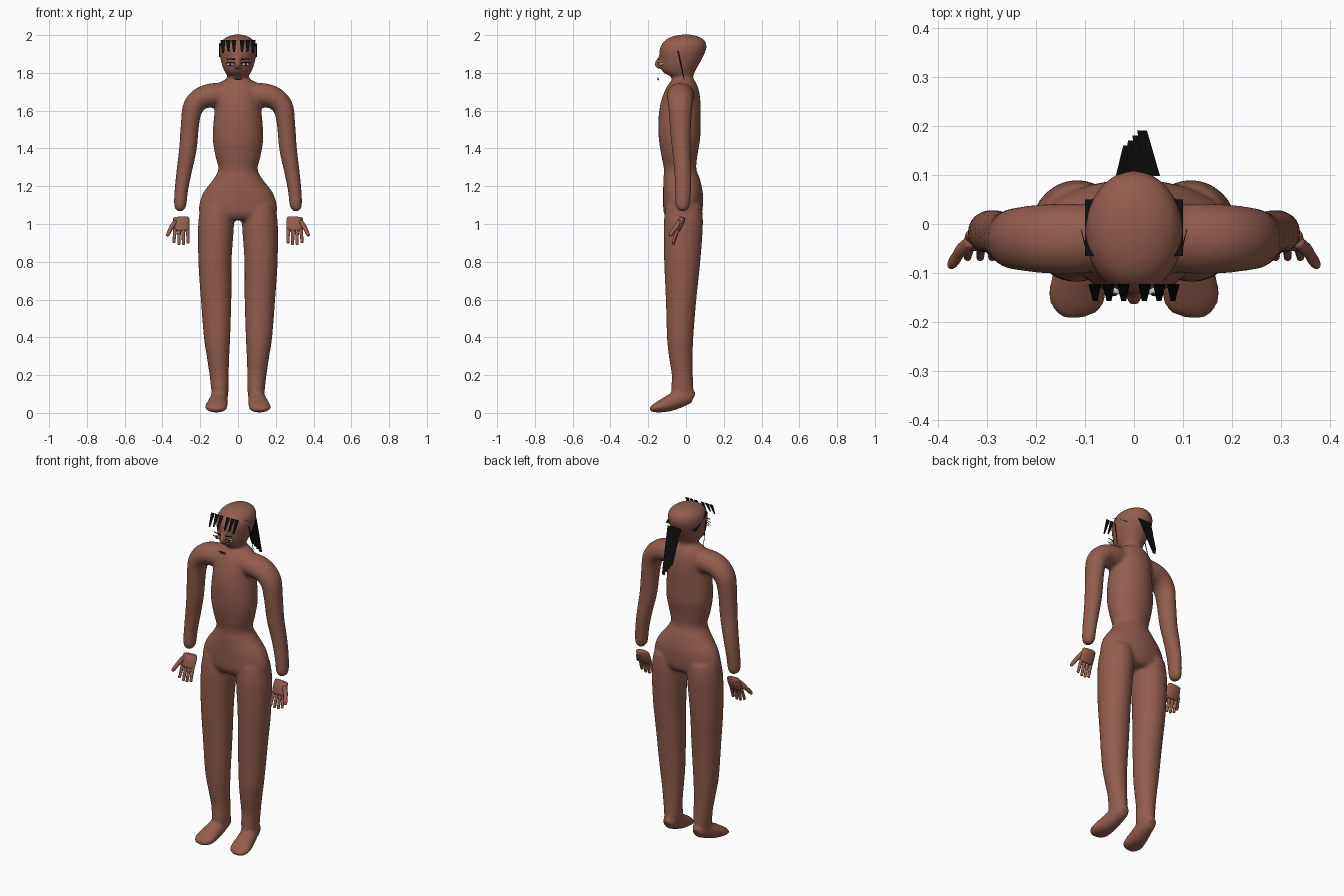
import bpy, bmesh, math
from mathutils import Vector


def material(name, rgb):
    m = bpy.data.materials.new(name)
    m.diffuse_color = (*rgb, 1)
    return m


SKIN = material("brown skin", (0.29, 0.11, 0.075))
BLACK = material("black hair", (0.004, 0.004, 0.004))
WHITE = material("eye white", (0.8, 0.8, 0.8))
IRIS = material("dark iris", (0.03, 0.015, 0.01))
LIP = material("dark lips", (0.09, 0.03, 0.025))


def smooth_path(pts, n):
    """Catmull-Rom through tuples of any length."""
    out = []
    for i in range(len(pts) - 1):
        a, b = pts[max(i - 1, 0)], pts[i]
        c, d = pts[i + 1], pts[min(i + 2, len(pts) - 1)]
        for k in range(n):
            t = k / n
            out.append(tuple(0.5 * (2 * q + (r - p) * t + (2 * p - 5 * q + 4 * r - s) * t * t
                                    + (3 * q - p - 3 * r + s) * t ** 3)
                             for p, q, r, s in zip(a, b, c, d)))
    return out + [pts[-1]]


def tube(bm, pts, ref, side=1, n=5, seg=28, fixed=None):
    """Loft ellipses (x, y, z, radius along ref, other radius) along a path."""
    pts = smooth_path([(side * p[0], *p[1:]) for p in pts], n)
    pos = [Vector(p[:3]) for p in pts]
    ref = Vector(ref)
    rings = []
    for i, p in enumerate(pts):
        t = Vector(fixed) if fixed else (pos[min(i + 1, len(pos) - 1)] - pos[max(i - 1, 0)]).normalized()
        u = (ref - t * ref.dot(t)).normalized()
        w = t.cross(u)
        ru, rw = max(p[3], 0.001), max(p[4], 0.001)
        rings.append([bm.verts.new(pos[i] + u * ru * math.cos(2 * math.pi * k / seg)
                                   + w * rw * math.sin(2 * math.pi * k / seg)) for k in range(seg)])
    for a, b in zip(rings, rings[1:]):
        for k in range(seg):
            bm.faces.new((a[k], a[(k + 1) % seg], b[(k + 1) % seg], b[k]))
    bm.faces.new(rings[0][::-1])
    bm.faces.new(rings[-1])


def finish(bm, name, mat, closed=True):
    if closed:
        bmesh.ops.recalc_face_normals(bm, faces=bm.faces)
    me = bpy.data.meshes.new(name)
    bm.to_mesh(me)
    bm.free()
    me.materials.append(mat)
    for f in me.polygons:
        f.use_smooth = closed
    ob = bpy.data.objects.new(name, me)
    bpy.context.collection.objects.link(ob)
    return ob


def upright(bm, rows):
    """Horizontal sections given as (z, half width, front y, back y)."""
    tube(bm, [(0, (f + b) / 2, z, (b - f) / 2, w) for z, w, f, b in rows],
         (0, 1, 0), fixed=(0, 0, 1), seg=40)


def cards(name, quads, mat=BLACK):
    bm = bmesh.new()
    for q in quads:
        bm.faces.new([bm.verts.new(v) for v in q])
    return finish(bm, name, mat, False)


def blob(name, c, r, mat):
    bm = bmesh.new()
    bmesh.ops.create_uvsphere(bm, u_segments=16, v_segments=10, radius=1)
    for v in bm.verts:
        v.co = Vector([c[i] + v.co[i] * r[i] for i in range(3)])
    return finish(bm, name, mat)


# Body: torso, head, arms, legs and feet fused into one skin
bm = bmesh.new()
upright(bm, [(1.02, .14, -.09, .06), (1.06, .205, -.118, .085), (1.155, .19, -.121, .09),
             (1.235, .132, -.12, .075), (1.29, .104, -.117, .055), (1.36, .12, -.13, .06),
             (1.45, .134, -.144, .075), (1.55, .129, -.146, .078), (1.63, .12, -.137, .078),
             (1.70, .12, -.115, .07), (1.745, .10, -.09, .055), (1.768, .06, -.065, .04)])
upright(bm, [(1.70, .05, -.065, .035), (1.775, .055, -.078, .036), (1.80, .067, -.118, .045),
             (1.83, .081, -.134, .06), (1.87, .092, -.136, .083), (1.91, .099, -.142, .102),
             (1.94, .098, -.134, .109), (1.97, .085, -.114, .10), (1.992, .055, -.075, .068),
             (2.003, .02, -.025, .025)])
tube(bm, [(0, -.125, 1.905, .008, .01), (0, -.138, 1.87, .012, .016),
          (0, -.148, 1.845, .017, .02), (0, -.14, 1.822, .01, .012)], (1, 0, 0))
for s in (1, -1):
    tube(bm, [(.03, -.03, 1.69, .06, .055), (.12, -.03, 1.683, .072, .064), (.19, -.03, 1.668, .07, .06),
              (.237, -.03, 1.62, .064, .055), (.253, -.03, 1.54, .058, .049), (.265, -.025, 1.40, .05, .047),
              (.285, -.017, 1.28, .046, .041), (.30, -.016, 1.18, .043, .036), (.306, -.018, 1.10, .038, .033),
              (.306, -.018, 1.075, .026, .022), (.306, -.018, 1.066, .008, .008)], (0, 1, 0), s)
    tube(bm, [(.11, -.012, 1.10, .095, .085), (.116, -.014, 1.0, .104, .095), (.122, -.02, .80, .096, .088),
              (.116, -.026, .60, .081, .081), (.111, -.031, .40, .07, .07), (.106, -.028, .30, .063, .06),
              (.10, -.02, .20, .056, .051), (.096, -.02, .12, .059, .046), (.097, -.018, .075, .052, .042)],
         (0, 1, 0), s, fixed=(0, 0, 1))
    tube(bm, [(.096, .043, .085, .015, .015), (.096, .03, .088, .034, .034), (.10, -.03, .075, .046, .046),
              (.108, -.09, .05, .054, .043), (.116, -.145, .031, .059, .03), (.12, -.178, .022, .046, .018),
              (.12, -.192, .02, .02, .008)], (1, 0, 0), s)
body = finish(bm, "body", SKIN)
rm = body.modifiers.new("fuse", 'REMESH')
rm.mode = 'VOXEL'
rm.voxel_size = 0.009
rm.use_smooth_shade = True
sm = body.modifiers.new("soften", 'SMOOTH')
sm.factor, sm.iterations = 0.5, 8

# Hands: flat palm, four knuckled fingers and a splayed thumb
for s, label in ((1, "right"), (-1, "left")):
    bm = bmesh.new()
    tube(bm, [(.30, -.018, 1.036, .012, .036), (.30, -.02, 1.03, .017, .042), (.301, -.032, 1.0, .019, .045),
              (.301, -.044, .968, .014, .043), (.301, -.046, .963, .008, .038)], (0, 1, 0), s)
    for x, dx, tip in ((.267, -.003, .897), (.29, -.001, .889), (.312, .001, .889), (.334, .005, .9)):
        path = []
        for k in range(7):
            t = k / 6
            r = (.0095 if k % 2 else .0105) * (1 - .25 * t)
            path.append((x + dx * t, -.044 - .024 * t, .972 + (tip + .004 - .972) * t, r, r))
        path.append((x + dx, -.069, tip, .003, .003))
        tube(bm, path, (0, 1, 0), s, n=2, seg=12)
    tube(bm, [(.332, -.035, 1.015, .012, .012), (.35, -.052, .985, .014, .013), (.358, -.062, .972, .011, .011),
              (.366, -.075, .955, .012, .011), (.373, -.085, .94, .008, .008), (.374, -.087, .937, .002, .002)],
         (0, 1, 0), s, n=3, seg=14)
    finish(bm, label + "_hand", SKIN)

# Eyes, lashes and brows
for s, label in ((1, "right"), (-1, "left")):
    blob(label + "_eye", (s * .041, -.131, 1.845), (.02, .014, .008), WHITE)
    blob(label + "_iris", (s * .041, -.143, 1.845), (.007, .004, .007), IRIS)
    cards(label + "_lash", [[(s * .016, -.143, 1.85), (s * .04, -.15, 1.854),
                             (s * .04, -.15, 1.859), (s * .016, -.143, 1.853)],
                            [(s * .04, -.15, 1.854), (s * .068, -.142, 1.85),
                             (s * .066, -.142, 1.855), (s * .04, -.15, 1.859)]])
    cards(label + "_brow", [[(s * .015, -.146, 1.868), (s * .062, -.14, 1.872),
                             (s * .062, -.14, 1.877), (s * .015, -.146, 1.876)]])

# Mouth
blob("upper_lip", (0, -.148, 1.772), (.026, .005, .003), LIP)
blob("lower_lip", (0, -.147, 1.764), (.02, .005, .003), LIP)

# Fringe: flat tapered locks leaning forward
fringe = []
for x, low in ((.022, 1.91), (.052, 1.912), (.08, 1.905)):
    for s in (1, -1):
        fringe.append([(s * (x - .013), -.122, 1.975), (s * (x + .013), -.122, 1.975),
                       (s * (x + .004), -.157, low), (s * (x - .006), -.157, low)])
cards("fringe", fringe)

# Side locks and swept-back hair strips
for s, label in ((1, "right"), (-1, "left")):
    cards(label + "_side_lock", [[(s * .1, -.047, 1.915), (s * .1, -.037, 1.915),
                                  (s * .108, -.008, 1.765), (s * .108, -.012, 1.765)]])
    cards(label + "_swept_strip", [[(s * .075, -.065, 1.955), (s * .1, -.065, 1.955),
                                    (s * .1, .05, 1.885), (s * .075, .05, 1.885)]])

# Ponytail: overlapping flat strips of growing length
tail = []
for i in range(4):
    x, y, z = -.025 + .02 * i, .16 + .01 * i, 1.70 - .017 * i
    tip = -.012 + .0095 * i
    tail.append([(x - .012, .098, 1.90), (x + .018, .098, 1.90), (tip + .01, y, z), (tip - .01, y, z)])
cards("ponytail", tail)
